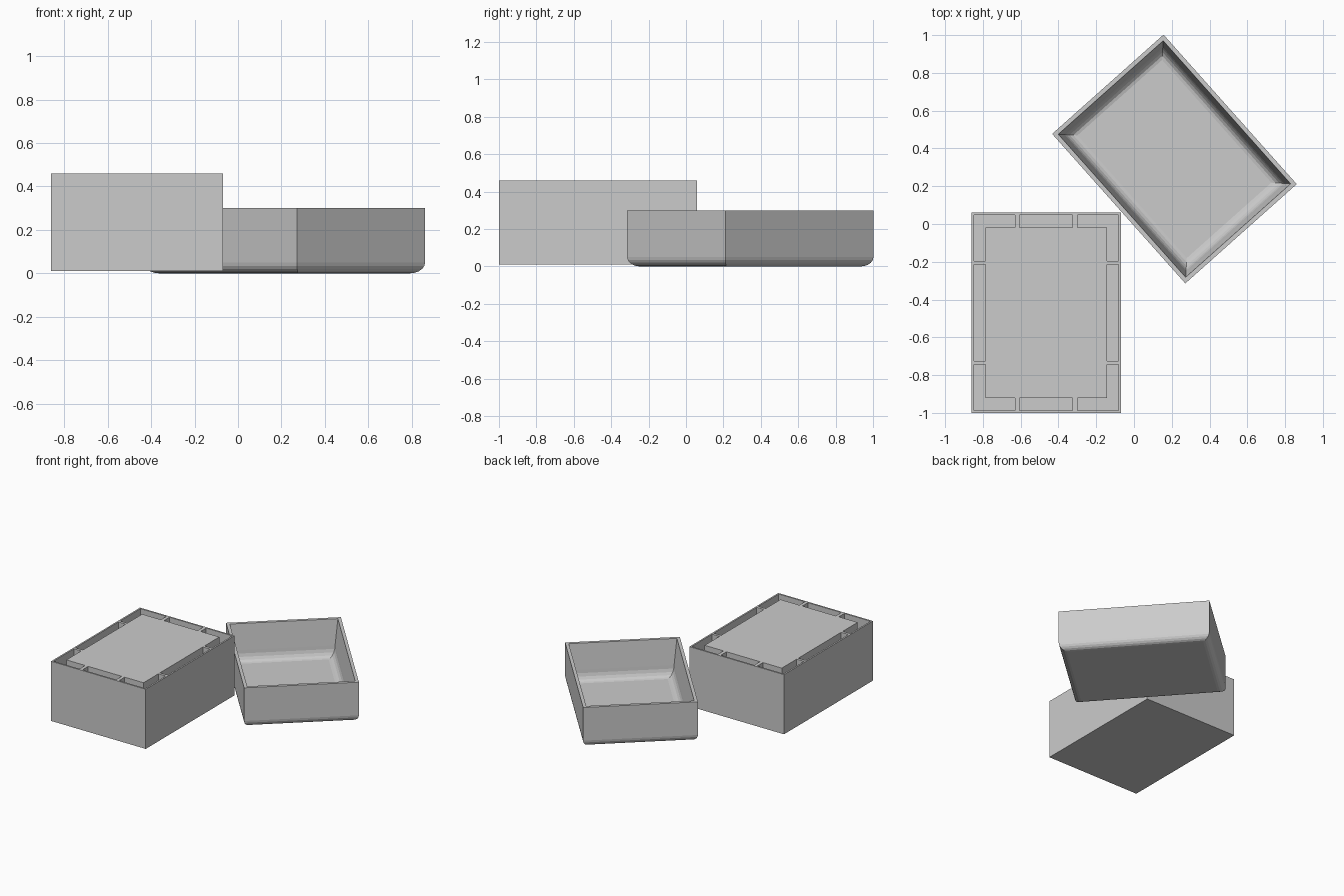
import bpy, bmesh, math
from mathutils import Matrix

default = bpy.data.objects.get("Cube")
if default:
    bpy.data.objects.remove(default, do_unlink=True)

grey = bpy.data.materials.new("plain grey")
grey.use_nodes = True
colour = (0.6, 0.6, 0.6, 1)
grey.diffuse_color = colour
grey.node_tree.nodes["Principled BSDF"].inputs["Base Color"].default_value = colour


def make_object(name, bm):
    bmesh.ops.recalc_face_normals(bm, faces=bm.faces)
    mesh = bpy.data.meshes.new(name)
    bm.to_mesh(mesh)
    bm.free()
    obj = bpy.data.objects.new(name, mesh)
    bpy.context.collection.objects.link(obj)
    mesh.materials.append(grey)
    return obj


def add_prism(bm, outline, bottom, top):
    """Extrude a flat outline between two heights."""
    face = bm.faces.new([bm.verts.new((x, y, bottom)) for x, y in outline])
    moved = bmesh.ops.extrude_face_region(bm, geom=[face])["geom"]
    verts = [v for v in moved if isinstance(v, bmesh.types.BMVert)]
    bmesh.ops.translate(bm, verts=verts, vec=(0, 0, top - bottom))


def rect(x0, x1, y0, y1):
    return [(x0, y0), (x1, y0), (x1, y1), (x0, y1)]


HALF_W, HALF_L = 0.395, 0.53

# Solid base box
bm = bmesh.new()
add_prism(bm, rect(-HALF_W, HALF_W, -HALF_L, HALF_L), 0.01, 0.46)
box = make_object("base_box", bm)

# Pockets around the rim: L shapes in the corners, slots between them
bm = bmesh.new()
ox, oy = HALF_W - 0.012, HALF_L - 0.012
ix, iy = HALF_W - 0.073, HALF_L - 0.078
floor, above = 0.18, 0.6
corner = [(0.165, oy), (ox, oy), (ox, 0.275), (ix, 0.275), (ix, iy), (0.165, iy)]
for sx in (-1, 1):
    for sy in (-1, 1):
        add_prism(bm, [(x * sx, y * sy) for x, y in corner], floor, above)
    add_prism(bm, rect(*sorted((sx * ix, sx * ox)), -0.255, 0.255), floor, above)
    add_prism(bm, rect(-0.14, 0.14, *sorted((sx * iy, sx * oy))), floor, above)
cutter = make_object("pocket_cutter", bm)
cutter.hide_render = True

cut = box.modifiers.new("pockets", "BOOLEAN")
cut.operation = "DIFFERENCE"
cut.solver = "EXACT"
cut.object = cutter
deps = bpy.context.evaluated_depsgraph_get()
box.data = bpy.data.meshes.new_from_object(box.evaluated_get(deps))
box.modifiers.clear()
bpy.data.objects.remove(cutter, do_unlink=True)
box.location = (-0.465, -0.47, 0)

# Open tray: a wall section of (inset, height) carried round a rectangle
SEGMENTS = 5
arc = [math.pi / 2 * i / SEGMENTS for i in range(SEGMENTS + 1)]
outside = [(0.05 * (1 - math.sin(a)), 0.05 * (1 - math.cos(a))) for a in arc]
inside = [(0.095 - 0.05 * math.cos(a), 0.11 - 0.08 * math.sin(a)) for a in arc]
section = outside + [(0, 0.3), (0.023, 0.3)] + inside

bm = bmesh.new()
rings = []
for inset, z in section:
    w, l = HALF_W - inset, HALF_L - inset
    rings.append([bm.verts.new((x, y, z)) for x, y in rect(-w, w, -l, l)])
for low, high in zip(rings, rings[1:]):
    for i in range(4):
        j = (i + 1) % 4
        bm.faces.new((low[i], low[j], high[j], high[i]))
bm.faces.new(rings[0])
bm.faces.new(rings[-1])
bmesh.ops.transform(bm, verts=bm.verts, matrix=Matrix.Rotation(math.radians(41.7), 4, "Z"))
tray = make_object("open_tray", bm)
tray.location = (0.214, 0.344, 0)
